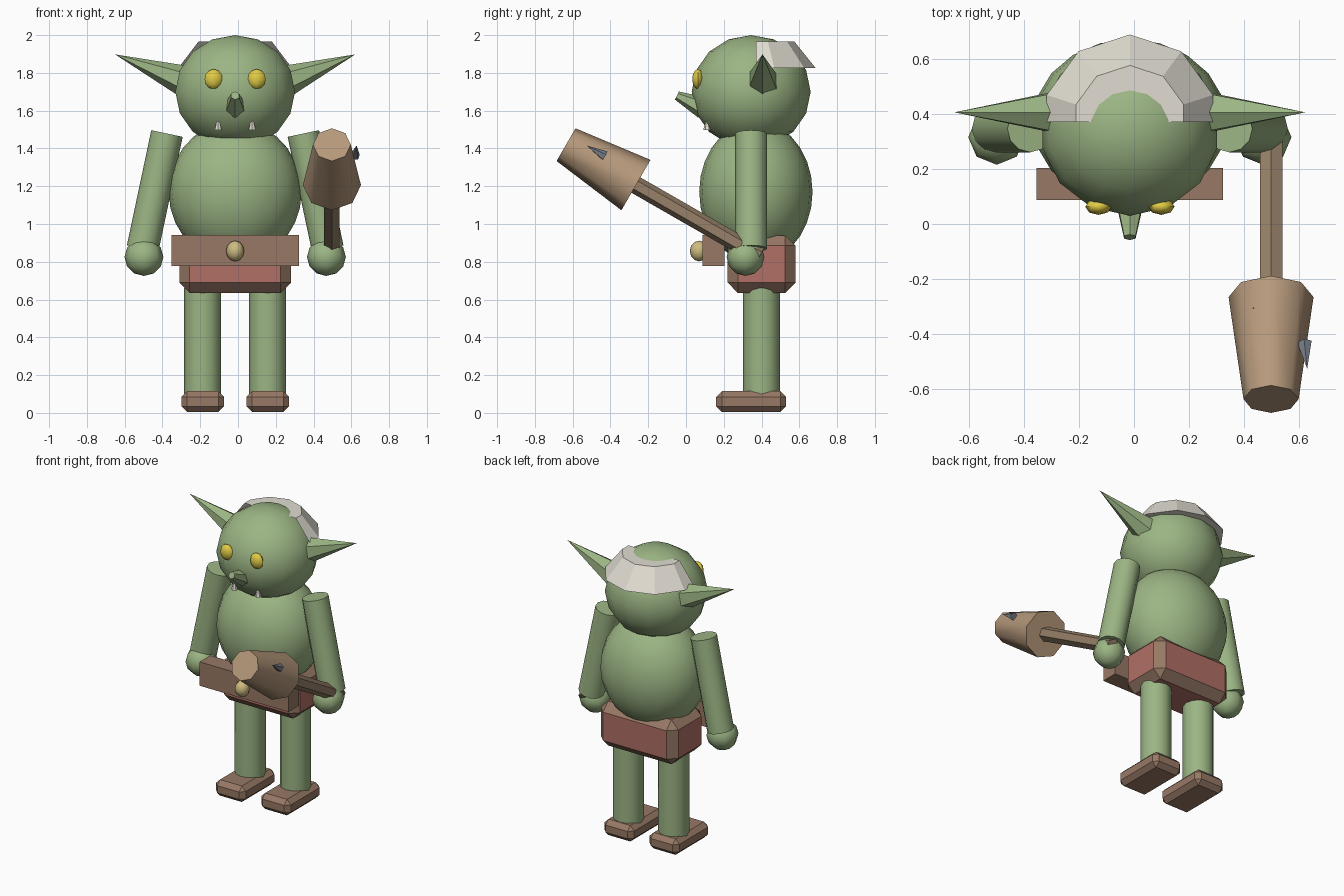
import bpy, bmesh, math
from mathutils import Vector, Matrix

if "Cube" in bpy.data.objects:
    bpy.data.objects.remove(bpy.data.objects["Cube"])

CX = -0.015  # symmetry plane of the body


def material(name, rgb):
    m = bpy.data.materials.new(name)
    m.diffuse_color = (*rgb, 1)
    m.use_nodes = True
    m.node_tree.nodes["Principled BSDF"].inputs["Base Color"].default_value = m.diffuse_color
    return m


GREEN = material("green skin", (0.33, 0.46, 0.23))
BROWN = material("leather", (0.31, 0.19, 0.13))
RED = material("red cloth", (0.44, 0.16, 0.13))
WOOD = material("wood", (0.47, 0.32, 0.2))
GRIP = material("dark wood", (0.31, 0.22, 0.14))
YELLOW = material("yellow", (0.75, 0.6, 0.06))
BRASS = material("brass", (0.62, 0.5, 0.22))
WHITE = material("white", (0.75, 0.72, 0.64))
STEEL = material("steel", (0.2, 0.22, 0.26))


def finish(name, bm, mat, smooth=False):
    me = bpy.data.meshes.new(name)
    bm.to_mesh(me)
    bm.free()
    me.materials.append(mat)
    ob = bpy.data.objects.new(name, me)
    bpy.context.collection.objects.link(ob)
    if smooth:
        bpy.context.view_layer.objects.active = ob
        ob.select_set(True)
        bpy.ops.object.shade_smooth_by_angle(angle=math.radians(50))
        ob.select_set(False)
    return ob


def ball(name, loc, radii, seg, rings, mat):
    bm = bmesh.new()
    bmesh.ops.create_uvsphere(bm, u_segments=seg, v_segments=rings, radius=1,
                              matrix=Matrix.LocRotScale(Vector(loc), None, Vector(radii)))
    return finish(name, bm, mat, True)


def rod(name, a, b, r1, r2, n, mat, smooth=False):
    """Cylinder or cone running from a (radius r1) to b (radius r2)."""
    a, b = Vector(a), Vector(b)
    d = b - a
    bm = bmesh.new()
    bmesh.ops.create_cone(bm, cap_ends=True, segments=n, radius1=r1, radius2=r2, depth=d.length,
                          matrix=Matrix.Translation((a + b) / 2) @ d.to_track_quat('Z', 'Y').to_matrix().to_4x4())
    return finish(name, bm, mat, smooth)


def box(name, lo, hi, mat, bevel=0, edge_mat=None):
    lo, hi = Vector(lo), Vector(hi)
    bm = bmesh.new()
    bmesh.ops.create_cube(bm, size=1, matrix=Matrix.LocRotScale((lo + hi) / 2, None, hi - lo))
    ob = finish(name, bm, mat)
    if bevel:
        mod = ob.modifiers.new("bevel", 'BEVEL')
        mod.width, mod.segments = bevel, 1
        if edge_mat:
            ob.data.materials.append(edge_mat)
            mod.material = 1
    return ob


# head and torso
ball("head", (CX, 0.345, 1.70), (0.325, 0.315, 0.30), 14, 8, GREEN)
ball("torso", (CX, 0.37, 1.17), (0.352, 0.30, 0.375), 20, 14, GREEN)

# hips, belt and buckle
box("hips", (CX - 0.296, 0.22, 0.635), (CX + 0.296, 0.58, 0.94), RED, 0.055, BROWN)
box("belt", (CX - 0.338, 0.087, 0.778), (CX + 0.338, 0.203, 0.942), BROWN)
ball("buckle", (CX, 0.07, 0.857), (0.048, 0.05, 0.055), 8, 6, BRASS)

# paired parts
for s, side in ((-1, "right"), (1, "left")):
    rod(f"{side}_arm", (CX + s * 0.361, 0.345, 1.479), (CX + s * 0.49, 0.345, 0.87), 0.085, 0.085, 12, GREEN, True)
    ball(f"{side}_hand", (CX + s * 0.483, 0.315, 0.825), (0.103, 0.1, 0.1), 8, 6, GREEN)
    lx = CX + s * 0.172
    rod(f"{side}_leg", (lx, 0.4, 0.1), (lx, 0.4, 0.66), 0.098, 0.098, 12, GREEN, True)
    box(f"{side}_shoe", (lx - 0.113, 0.16, 0.005), (lx + 0.113, 0.53, 0.115), BROWN, 0.03)
    rod(f"{side}_ear", (CX + s * 0.265, 0.405, 1.755), (CX + s * 0.636, 0.405, 1.898), 0.085, 0, 6, GREEN)
    ball(f"{side}_eye", (CX + s * 0.114, 0.063, 1.767), (0.048, 0.03, 0.053), 8, 6, YELLOW)
    rod(f"{side}_tusk", (CX + s * 0.09, 0.112, 1.497), (CX + s * 0.09, 0.112, 1.55), 0.021, 0.008, 6, WHITE)

# nose
rod("nose", (CX, 0.09, 1.615), (CX, -0.048, 1.68), 0.058, 0.024, 6, GREEN)

# fringe of hair round the back of the head
bm = bmesh.new()
bmesh.ops.create_cone(bm, cap_ends=True, segments=10, radius1=0.317, radius2=0.205, depth=0.14,
                      matrix=Matrix.Translation((CX, 0.37, 1.895)))
bmesh.ops.bisect_plane(bm, geom=bm.verts[:] + bm.edges[:] + bm.faces[:],
                       plane_co=(0, 0.37, 0), plane_no=(0, -1, 0), clear_outer=True)
finish("hair", bm, WHITE)

# club with two spikes
CLUB = 0.497
rod("club_handle", (CLUB, 0.39, 0.83), (CLUB, -0.3, 1.226), 0.047, 0.047, 6, GRIP)
rod("club_head", (CLUB, -0.265, 1.206), (CLUB, -0.635, 1.42), 0.154, 0.1, 8, WOOD, True)
rod("top_spike", (0.433, -0.31, 1.335), (0.433, -0.41, 1.36), 0.028, 0, 5, STEEL)
rod("side_spike", (0.618, -0.43, 1.36), (0.628, -0.525, 1.415), 0.028, 0, 5, STEEL)
